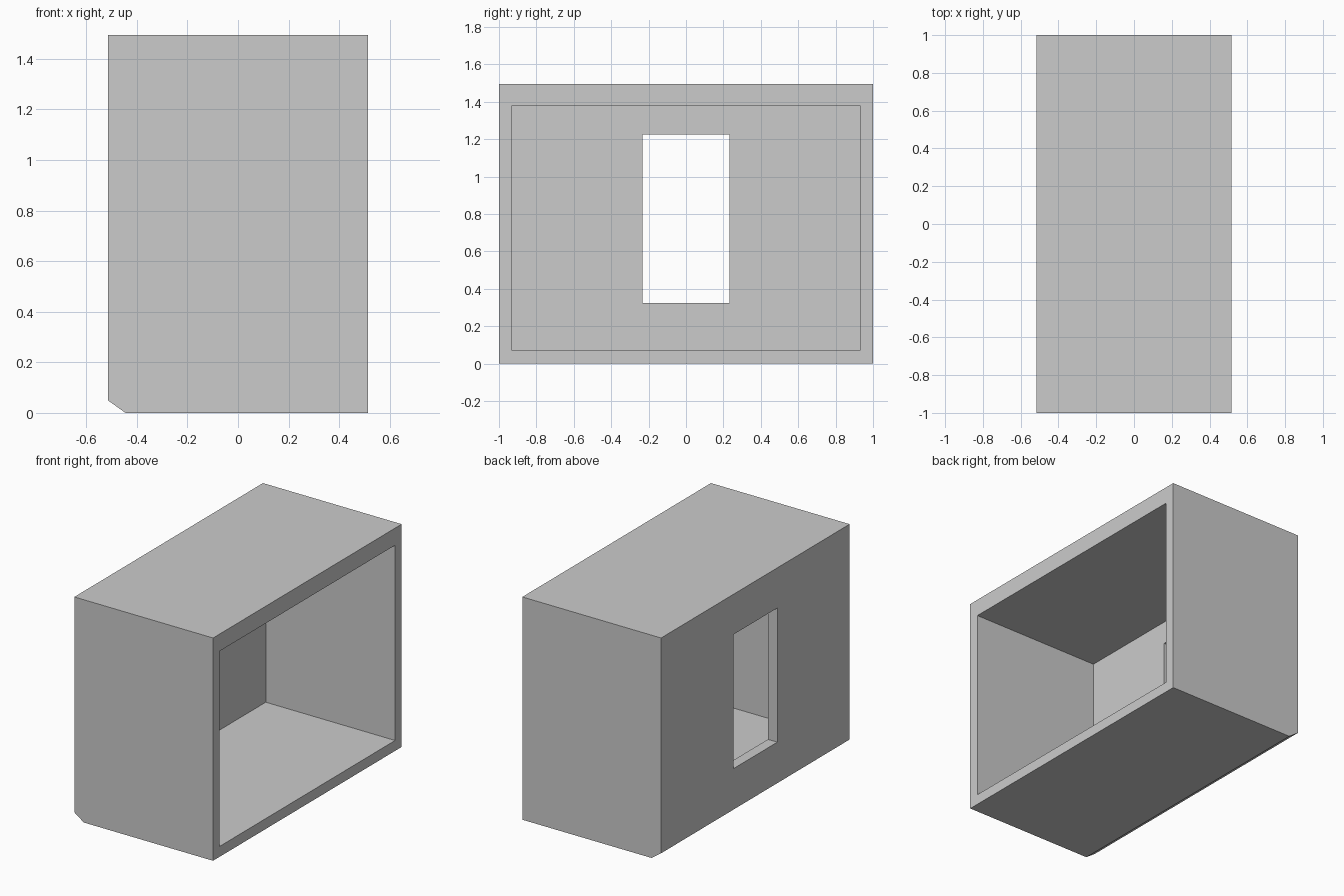
import bpy
import bmesh

if "Cube" in bpy.data.objects:
    bpy.data.objects.remove(bpy.data.objects["Cube"], do_unlink=True)

HALF_X, HALF_Y, HEIGHT = 0.515, 1.0, 1.495
WALL = 0.07

# Single plain grey
grey = bpy.data.materials.new("light_grey")
grey.use_nodes = True
colour = (0.6, 0.6, 0.6, 1.0)
grey.diffuse_color = colour
grey.node_tree.nodes["Principled BSDF"].inputs["Base Color"].default_value = colour


def prism(name, profile, y0, y1):
    """Extrude an x-z outline along y."""
    bm = bmesh.new()
    face = bm.faces.new([bm.verts.new((x, y0, z)) for x, z in profile])
    new = bmesh.ops.extrude_face_region(bm, geom=[face])["geom"]
    verts = [v for v in new if isinstance(v, bmesh.types.BMVert)]
    bmesh.ops.translate(bm, verts=verts, vec=(0, y1 - y0, 0))
    bmesh.ops.recalc_face_normals(bm, faces=bm.faces)
    mesh = bpy.data.meshes.new(name)
    bm.to_mesh(mesh)
    bm.free()
    mesh.materials.append(grey)
    obj = bpy.data.objects.new(name, mesh)
    bpy.context.collection.objects.link(obj)
    return obj


def cut_box(target, name, x, y, z):
    """Subtract a box given by its x, y and z ranges."""
    outline = [(x[0], z[0]), (x[1], z[0]), (x[1], z[1]), (x[0], z[1])]
    cutter = prism(name, outline, *y)
    cutter.hide_render = True
    mod = target.modifiers.new(name, 'BOOLEAN')
    mod.operation = 'DIFFERENCE'
    mod.solver = 'EXACT'
    mod.object = cutter
    bpy.context.view_layer.objects.active = target
    bpy.ops.object.modifier_apply(modifier=name)
    bpy.data.objects.remove(cutter, do_unlink=True)


# Outer block with one chamfered lower edge
shell = prism("box_shell", [
    (-HALF_X + WALL, 0), (HALF_X, 0), (HALF_X, HEIGHT),
    (-HALF_X, HEIGHT), (-HALF_X, 0.05)], -HALF_Y, HALF_Y)

# Room open on the left side
cut_box(shell, "room_cutter", (-HALF_X + WALL, HALF_X + 0.2),
        (-HALF_Y + WALL, HALF_Y - WALL), (WALL, 1.38))

# Tall opening through the closed wall
cut_box(shell, "window_cutter", (-HALF_X - 0.2, 0),
        (-0.233, 0.233), (0.325, 1.225))
